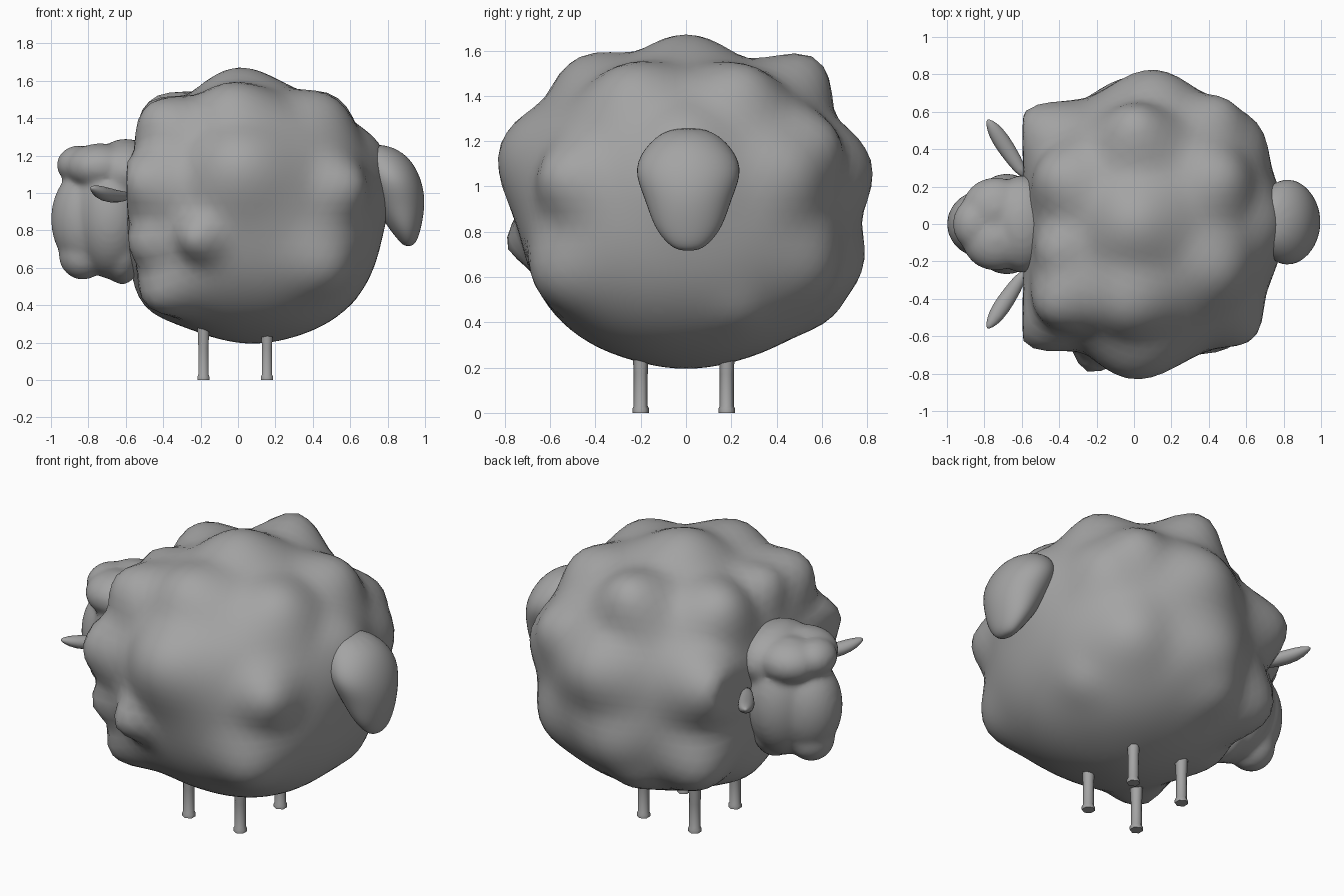
import bpy, bmesh, math
from mathutils import Vector

if "Cube" in bpy.data.objects:
    bpy.data.objects.remove(bpy.data.objects["Cube"])

grey = bpy.data.materials.new("wool grey")
grey.diffuse_color = (0.37, 0.37, 0.37, 1)
grey.use_nodes = True
grey.node_tree.nodes["Principled BSDF"].inputs["Base Color"].default_value = grey.diffuse_color


def make_object(name, bm, smooth=True):
    bmesh.ops.recalc_face_normals(bm, faces=bm.faces)
    for f in bm.faces:
        f.smooth = smooth
    me = bpy.data.meshes.new(name)
    bm.to_mesh(me)
    bm.free()
    me.materials.append(grey)
    ob = bpy.data.objects.new(name, me)
    bpy.context.collection.objects.link(ob)
    return ob


def loft(bm, rings, n):
    """Skin a stack of rings given as (centre, u axis, v axis)."""
    loops = []
    for c, u, v in rings:
        angles = [2 * math.pi * (i + 0.5) / n for i in range(n)]
        loops.append([bm.verts.new(Vector(c) + Vector(u) * math.cos(a) + Vector(v) * math.sin(a))
                      for a in angles])
    for a, b in zip(loops, loops[1:]):
        for i in range(n):
            bm.faces.new((a[i], a[(i + 1) % n], b[(i + 1) % n], b[i]))
    bm.faces.new(loops[0])
    bm.faces.new(loops[-1])


def add_subdivision(ob, levels):
    ob.modifiers.new("Subdivision", 'SUBSURF').levels = levels
    ob.modifiers["Subdivision"].render_levels = levels


# Fleece: a rounded ball pulled out to woolly tufts (tip x, y, z, angular width)
CENTRE = Vector((0.08, 0.0, 0.89))
RADII = (0.69, 0.725, 0.675)
POWER = 2.3
TUFTS = [
    (0.0, -0.82, 1.18, 0.33), (-0.25, -0.79, 0.75, 0.16), (0.52, -0.64, 0.58, 0.24),
    (0.64, -0.61, 1.05, 0.20), (-0.60, -0.62, 1.08, 0.26), (-0.48, -0.52, 0.42, 0.22),
    (-0.48, -0.47, 1.45, 0.26), (0.50, -0.27, 1.51, 0.26), (0.0, 0.0, 1.67, 0.32),
    (0.52, 0.27, 1.51, 0.24), (0.0, 0.58, 1.56, 0.24), (-0.04, -0.49, 1.56, 0.30),
    (-0.47, 0.27, 1.49, 0.26), (0.66, 0.53, 1.09, 0.24), (0.61, 0.25, 0.42, 0.16),
    (0.10, 0.82, 1.10, 0.30), (0.0, 0.78, 0.64, 0.30), (-0.60, 0.58, 1.08, 0.26),
    (-0.50, 0.56, 0.52, 0.26), (0.52, 0.62, 0.62, 0.24), (0.81, 0.0, 1.05, 0.30),
    (-0.10, 0.66, 0.45, 0.22), (-0.48, -0.15, 1.48, 0.20), (-0.5, 0.1, 0.40, 0.24),
    (0.08, 0.0, 0.20, 0.30), (0.77, 0.0, 1.23, 0.24), (0.50, 0.65, 1.22, 0.22),
    (-0.56, -0.58, 0.72, 0.20),
]


def ball_radius(d):
    return sum(abs(d[i] / RADII[i]) ** POWER for i in range(3)) ** (-1 / POWER)


pulls = []
for x, y, z, w in TUFTS:
    v = Vector((x, y, z)) - CENTRE
    d = v.normalized()
    pulls.append((d, max(0.02, v.length - ball_radius(d)), w))

bm = bmesh.new()
bmesh.ops.create_icosphere(bm, subdivisions=5, radius=1)
for v in bm.verts:
    d = v.co.normalized()
    s = sum((h * math.exp(-(d.angle(t) / w) ** 2)) ** 2.4 for t, h, w in pulls)
    p = CENTRE + d * (ball_radius(d) + s ** (1 / 2.4))
    if p.x < -0.59:                                # flattened neck side
        p.x = -0.59 + 0.15 * (p.x + 0.59)
    v.co = p
make_object("fleece", bm)

# Head: overlapping rounded masses fused into one surface
bm = bmesh.new()
MASSES = [
    ((-0.68, 0, 0.88), (0.21, 0.27, 0.34)),      # skull
    ((-0.81, 0, 0.86), (0.19, 0.18, 0.27)),      # face
    ((-0.83, 0, 0.67), (0.13, 0.13, 0.135)),     # muzzle
    ((-0.62, 0, 0.72), (0.12, 0.20, 0.21)),      # throat
    ((-0.85, 0, 1.15), (0.12, 0.14, 0.105)),     # forelock
    ((-0.74, 0.08, 1.14), (0.18, 0.17, 0.125)),  # crown wool
    ((-0.74, -0.08, 1.14), (0.18, 0.17, 0.125)),
    ((-0.60, 0, 1.11), (0.18, 0.26, 0.18)),
]
for c, r in MASSES:
    verts = bmesh.ops.create_icosphere(bm, subdivisions=4, radius=1)["verts"]
    for v in verts:
        v.co = Vector(c) + Vector([v.co[i] * r[i] for i in range(3)])
head = make_object("head", bm)
remesh = head.modifiers.new("Fuse", 'REMESH')
remesh.mode = 'VOXEL'
remesh.voxel_size = 0.016
remesh.use_smooth_shade = True
relax = head.modifiers.new("Relax", 'SMOOTH')
relax.factor = 0.5
relax.iterations = 14

# Ears: flattened leaves pointing out and forward
for side, name in ((1, "left_ear"), (-1, "right_ear")):
    bm = bmesh.new()
    base, tip = Vector((-0.58, 0.25 * side, 0.985)), Vector((-0.785, 0.56 * side, 1.03))
    along = (tip - base).normalized()
    flat = along.cross(Vector((0, 0, 1))).normalized()
    up = flat.cross(along)
    rings = []
    for t, w in ((0, 0.03), (0.3, 0.05), (0.65, 0.06), (0.88, 0.042), (1.0, 0.008)):
        dip = Vector((0, 0, -0.025 * math.sin(math.pi * t)))
        rings.append((base.lerp(tip, t) + dip, flat * w * 0.9, up * w * 0.75))
    loft(bm, rings, 8)
    add_subdivision(make_object(name, bm), 1)

# Tail: a drooping egg, widest near the top
bm = bmesh.new()
TAIL = [(1.26, 0.74, 0.06, 0.08), (1.20, 0.77, 0.15, 0.18), (1.08, 0.82, 0.168, 0.26),
        (0.95, 0.86, 0.15, 0.20), (0.82, 0.89, 0.095, 0.16), (0.74, 0.91, 0.05, 0.09),
        (0.715, 0.91, 0.02, 0.04)]
loft(bm, [((x, 0.01, z), (rx, 0, 0), (0, ry, 0)) for z, x, rx, ry in TAIL], 12)
add_subdivision(make_object("tail", bm), 2)

# Legs: thin posts with slightly flared feet
for x, end in ((-0.185, "front"), (0.155, "back")):
    for y, side in ((-0.2, "right"), (0.18, "left")):
        bm = bmesh.new()
        rings = [((x, y, z), (r, 0, 0), (0, r, 0)) for z, r in
                 ((0, 0.037), (0.018, 0.037), (0.03, 0.031), (0.17, 0.031), (0.28, 0.036))]
        loft(bm, rings, 6)
        leg = make_object(end + "_" + side + "_leg", bm)
        bpy.context.view_layer.objects.active = leg
        leg.select_set(True)
        bpy.ops.object.shade_smooth_by_angle(angle=math.radians(65))
        leg.select_set(False)
